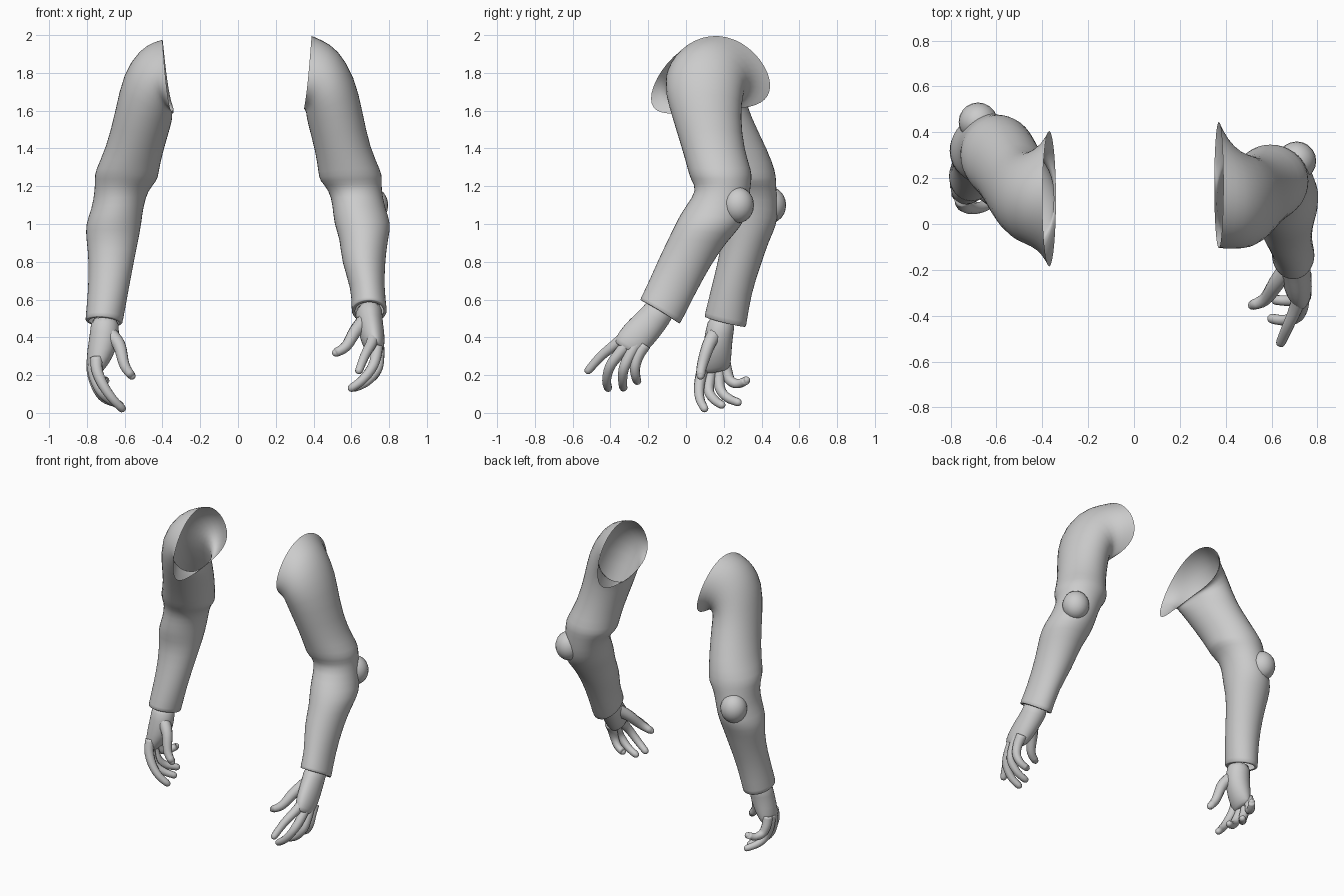
import bpy, bmesh, math
from mathutils import Vector

grey = bpy.data.materials.new("light_grey")
grey.diffuse_color = (0.6, 0.6, 0.6, 1)


def ring(spec, n=20):
    """Closed loop through an outer, inner, front and back point."""
    xo, xi, zo, zi, yf, yb, zf, zb = spec
    xm, ym = (xo + xi) / 2, (yf + yb) / 2
    a, b = Vector((xo, ym, zo)), Vector((xi, ym, zi))
    c, d = Vector((xm, yf, zf)), Vector((xm, yb, zb))
    pts = []
    for i in range(n):
        t = 2 * math.pi * i / n
        pts.append((a + b + c + d) / 4 + (a - b) / 2 * math.cos(t)
                   + (c - d) / 2 * math.sin(t) + (a + b - c - d) / 4 * math.cos(2 * t))
    return pts


def shrink(loop, s):
    mid = sum(loop, Vector()) / len(loop)
    return [mid + (p - mid) * s for p in loop]


def finish(name, bm, subdiv):
    bmesh.ops.recalc_face_normals(bm, faces=bm.faces)
    for f in bm.faces:
        f.smooth = True
    me = bpy.data.meshes.new(name)
    bm.to_mesh(me)
    bm.free()
    me.materials.append(grey)
    ob = bpy.data.objects.new(name, me)
    bpy.context.collection.objects.link(ob)
    if subdiv:
        ob.modifiers.new("smooth", 'SUBSURF').levels = subdiv
        ob.modifiers["smooth"].render_levels = subdiv
    return ob


def loft(name, loops, caps=False, subdiv=1):
    bm = bmesh.new()
    rows = [[bm.verts.new(p) for p in lp] for lp in loops]
    n = len(rows[0])
    for r, s in zip(rows, rows[1:]):
        for i in range(n):
            bm.faces.new((r[i], r[(i + 1) % n], s[(i + 1) % n], s[i]))
    if caps:
        bm.faces.new(rows[0])
        bm.faces.new(rows[-1])
    return finish(name, bm, subdiv)


def finger(name, pts, r0, r1, n=10, steps=4):
    """Tapered tube along a smooth path with a rounded tip."""
    p = [Vector(q) for q in pts]
    p = [2 * p[0] - p[1]] + p + [2 * p[-1] - p[-2]]
    path = []
    for i in range(1, len(p) - 2):
        a, b, c, d = p[i - 1:i + 3]
        for k in range(steps):
            t = k / steps
            path.append(0.5 * (2 * b + (c - a) * t + (2 * a - 5 * b + 4 * c - d) * t * t
                               + (3 * b - a - 3 * c + d) * t ** 3))
    path.append(p[-2])
    rad = [r0 + (r1 - r0) * i / (len(path) - 1) for i in range(len(path))]
    end = (path[-1] - path[-2]).normalized()
    tip = path.pop()
    rad.pop()
    for ang in (0, 30, 60, 85):
        t = math.radians(ang)
        path.append(tip + end * r1 * (math.sin(t) - 1))
        rad.append(r1 * math.cos(t))
    loops = []
    for i, c in enumerate(path):
        ax = end if i >= len(path) - 4 else (path[i + 1] - path[max(i - 1, 0)]).normalized()
        u = ax.cross(Vector((0.3, 1, 0.2))).normalized()
        v = ax.cross(u)
        loops.append([c + (u * math.cos(2 * math.pi * k / n) + v * math.sin(2 * math.pi * k / n)) * rad[i]
                      for k in range(n)])
    loft(name, loops, True, 0)


def elbow(name, centre, size):
    bm = bmesh.new()
    bmesh.ops.create_uvsphere(bm, u_segments=20, v_segments=12, radius=1)
    for v in bm.verts:
        v.co = Vector(centre) + Vector([a * b for a, b in zip(v.co, size)])
    finish(name, bm, 0)


def arm(side, sleeve, palm, fingers, thumb, bump):
    # sleeve, open at the shoulder, turned in at the cuff
    loops = [ring(s) for s in sleeve]
    cuff = loops[-1]
    loops += [shrink(cuff, 0.98), shrink(cuff, 0.8)]
    loft(side + "_sleeve", loops)
    elbow(side + "_elbow_pad", bump, (0.085, 0.085, 0.095))
    # hand
    loops = [ring(s, 14) for s in palm]
    loft(side + "_palm", loops + [shrink(loops[-1], 0.6)], True)
    for nm, pts in zip(("index", "middle", "ring", "little"), fingers):
        finger(f"{side}_{nm}_finger", pts, 0.034, 0.021)
    finger(side + "_thumb", thumb, 0.042, 0.021)


# ring values: outer x, inner x, outer z, inner z, front y, back y, front z, back z
arm("left",
    [(.39, .35, 2.0, 1.61, -.11, .45, 1.76, 1.73),
     (.44, .355, 1.98, 1.60, -.11, .38, 1.76, 1.76),
     (.53, .36, 1.93, 1.59, -.11, .32, 1.75, 1.75),
     (.62, .36, 1.78, 1.58, -.11, .305, 1.69, 1.69),
     (.66, .365, 1.60, 1.54, -.08, .29, 1.58, 1.57),
     (.70, .41, 1.40, 1.38, -.02, .31, 1.39, 1.39),
     (.76, .425, 1.28, 1.26, .01, .35, 1.28, 1.28),
     (.765, .43, 1.24, 1.23, .02, .35, 1.24, 1.24),
     (.76, .48, 1.19, 1.18, .06, .34, 1.18, 1.17),
     (.78, .50, 1.08, 1.10, .0, .33, 1.10, 1.06),
     (.815, .505, 1.0, 1.0, -.05, .29, 1.02, .98),
     (.795, .54, .92, .92, -.09, .22, .93, .91),
     (.78, .545, .80, .80, -.14, .13, .83, .78),
     (.775, .60, .66, .66, -.20, .04, .69, .61),
     (.79, .60, .54, .54, -.245, -.03, .60, .47)],
    [(.77, .61, .58, .56, -.19, -.05, .62, .53),
     (.765, .625, .50, .48, -.24, -.09, .55, .47),
     (.775, .64, .44, .42, -.30, -.14, .50, .40),
     (.78, .655, .37, .36, -.36, -.20, .43, .33),
     (.77, .69, .33, .33, -.385, -.235, .375, .30)],
    [[(.72, -.31, .41), (.705, -.37, .365), (.67, -.45, .30), (.635, -.53, .21)],
     [(.73, -.29, .39), (.735, -.34, .33), (.715, -.40, .25), (.66, -.42, .175), (.585, -.41, .12)],
     [(.74, -.26, .37), (.745, -.30, .30), (.735, -.33, .23), (.68, -.335, .165), (.60, -.33, .125)],
     [(.74, -.22, .36), (.745, -.255, .30), (.74, -.27, .24), (.71, -.265, .19), (.65, -.255, .16)]],
    [(.68, -.18, .50), (.62, -.26, .43), (.57, -.33, .35), (.50, -.36, .31)],
    (.71, .275, 1.1))

arm("right",
    [(-.40, -.34, 1.98, 1.60, -.19, .41, 1.66, 1.73),
     (-.44, -.345, 1.97, 1.60, -.14, .36, 1.70, 1.75),
     (-.52, -.35, 1.93, 1.59, -.10, .32, 1.73, 1.74),
     (-.61, -.345, 1.80, 1.57, -.085, .31, 1.69, 1.68),
     (-.65, -.35, 1.60, 1.53, -.04, .34, 1.58, 1.58),
     (-.70, -.40, 1.40, 1.37, .06, .44, 1.39, 1.38),
     (-.76, -.42, 1.28, 1.26, .11, .475, 1.28, 1.28),
     (-.76, -.425, 1.24, 1.23, .13, .48, 1.24, 1.23),
     (-.76, -.475, 1.18, 1.18, .17, .48, 1.18, 1.18),
     (-.775, -.50, 1.08, 1.09, .17, .49, 1.10, 1.06),
     (-.81, -.51, 1.0, 1.0, .17, .48, 1.01, .99),
     (-.805, -.525, .92, .92, .19, .44, .93, .91),
     (-.79, -.55, .80, .80, .17, .40, .81, .79),
     (-.795, -.58, .64, .64, .13, .345, .65, .63),
     (-.81, -.61, .49, .475, .095, .32, .51, .455)],
    [(-.78, -.63, .52, .52, .12, .27, .53, .50),
     (-.785, -.625, .42, .42, .10, .25, .43, .41),
     (-.80, -.64, .34, .34, .085, .245, .34, .34),
     (-.805, -.68, .26, .26, .08, .24, .255, .27),
     (-.79, -.72, .21, .215, .09, .23, .205, .23)],
    [[(-.75, .11, .29), (-.745, .085, .22), (-.71, .07, .14), (-.66, .075, .07), (-.60, .105, .01)],
     [(-.76, .14, .28), (-.765, .13, .21), (-.73, .12, .12), (-.68, .15, .07), (-.61, .20, .035)],
     [(-.77, .17, .28), (-.77, .175, .21), (-.745, .18, .13), (-.71, .22, .08), (-.65, .29, .05)],
     [(-.77, .20, .28), (-.77, .215, .22), (-.755, .235, .17), (-.73, .28, .155), (-.69, .335, .18)]],
    [(-.69, .16, .43), (-.63, .12, .36), (-.60, .085, .25), (-.55, .075, .18)],
    (-.68, .445, 1.1))
